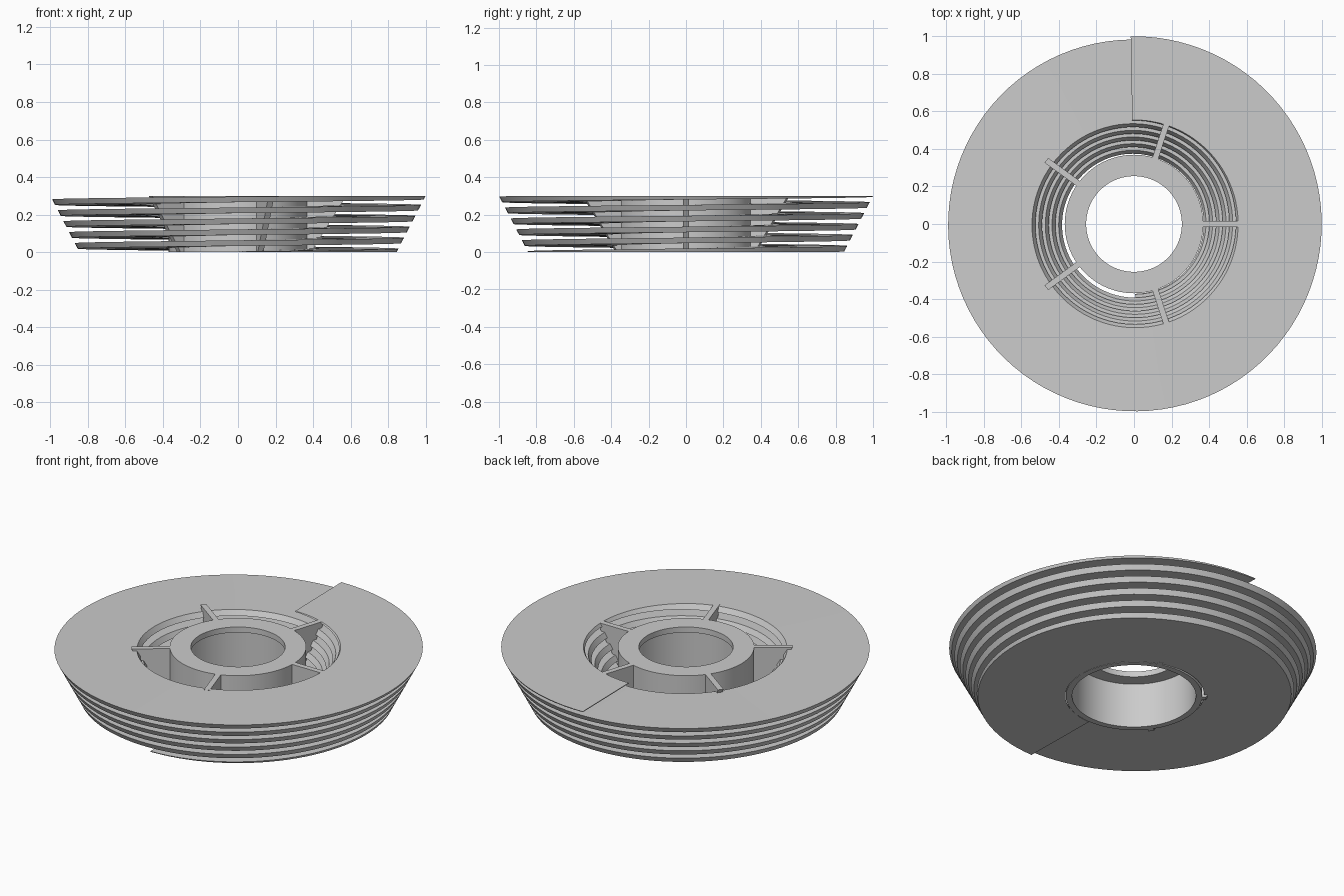
import bpy, bmesh, math

HEIGHT = 0.30
TURNS = 5.5
PITCH = 0.0583
HALF_THICK = 0.0148
STEPS = 96
START = math.radians(-89)

if "Cube" in bpy.data.objects:
    bpy.data.objects.remove(bpy.data.objects["Cube"], do_unlink=True)

grey = bpy.data.materials.new("plain_grey")
grey.use_nodes = True
colour = (0.6, 0.6, 0.6, 1)
grey.diffuse_color = colour
grey.node_tree.nodes["Principled BSDF"].inputs["Base Color"].default_value = colour


def finish(bm, name):
    """Turn a bmesh into a named, coloured, edge-smoothed object."""
    bmesh.ops.recalc_face_normals(bm, faces=bm.faces)
    mesh = bpy.data.meshes.new(name)
    bm.to_mesh(mesh)
    bm.free()
    mesh.materials.append(grey)
    obj = bpy.data.objects.new(name, mesh)
    bpy.context.collection.objects.link(obj)
    bpy.ops.object.select_all(action="DESELECT")
    obj.select_set(True)
    bpy.context.view_layer.objects.active = obj
    bpy.ops.object.shade_smooth_by_angle(angle=math.radians(30))
    return obj


def section(bm, profile, angle):
    """Place an (r, z) profile at an angle around the axis."""
    c, s = math.cos(angle), math.sin(angle)
    return [bm.verts.new((r * c, r * s, z)) for r, z in profile]


def bridge(bm, a, b):
    n = len(a)
    for i in range(n):
        j = (i + 1) % n
        bm.faces.new((a[i], a[j], b[j], b[i]))


def inner_radius(z):
    return 0.372 + 0.183 * z / HEIGHT


def outer_radius(z):
    return 0.845 + 0.155 * z / HEIGHT


# Conical spiral plate, trimmed flat at the top and bottom
bm = bmesh.new()
count = int(TURNS * STEPS)
rings = []
for i in range(count + 1):
    turn = i / STEPS
    mid = HEIGHT / 2 + PITCH * (turn - TURNS / 2)
    low = max(0, mid - HALF_THICK)
    high = min(HEIGHT, mid + HALF_THICK)
    profile = [(inner_radius(low), low), (outer_radius(low), low),
               (outer_radius(high), high), (inner_radius(high), high)]
    rings.append(section(bm, profile, START + turn * math.tau))
for a, b in zip(rings, rings[1:]):
    bridge(bm, a, b)
bm.faces.new(rings[0])
bm.faces.new(rings[-1])
finish(bm, "spiral_plate")

# Hub tube with an inward lip at the top
bm = bmesh.new()
hub_profile = [(0.335, 0), (0.369, 0), (0.369, HEIGHT), (0.255, HEIGHT),
               (0.255, 0.267), (0.335, 0.267)]
rings = [section(bm, hub_profile, math.tau * i / STEPS) for i in range(STEPS)]
for i in range(STEPS):
    bridge(bm, rings[i], rings[(i + 1) % STEPS])
finish(bm, "hub")

# Five tapered ribs joining the hub to the spiral
rib_profile = [(0.355, 0), (0.39, 0), (0.577, HEIGHT), (0.355, HEIGHT)]
for k in range(5):
    bm = bmesh.new()
    sides = []
    for y in (-0.016, 0.016):
        sides.append([bm.verts.new((r, y, z)) for r, z in rib_profile])
    bridge(bm, *sides)
    for side in sides:
        bm.faces.new(side)
    rib = finish(bm, f"rib_{k + 1}")
    rib.rotation_euler.z = math.tau * k / 5
